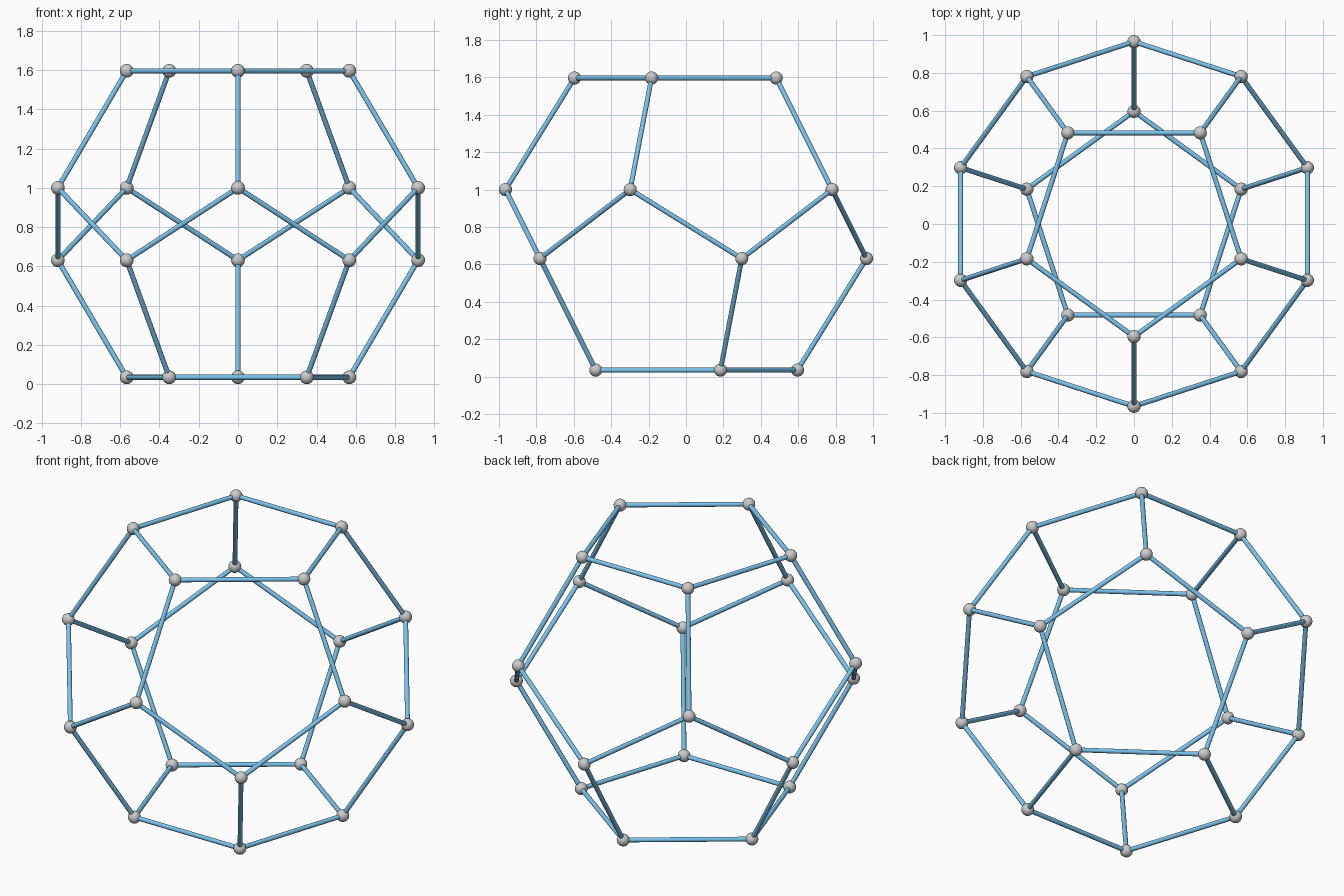
import bpy
from math import sin, cos, pi, sqrt
from mathutils import Vector

if "Cube" in bpy.data.objects:
    bpy.data.objects.remove(bpy.data.objects["Cube"])

BALL_R = 0.035
ROD_R = 0.013
OUTER = 1.0 - BALL_R                  # radius of the two middle rings
INNER = OUTER / ((1 + sqrt(5)) / 2)   # radius of top and bottom pentagons
EDGE = 2 * INNER * sin(pi / 5)
STEP = sqrt(EDGE ** 2 - (OUTER - INNER) ** 2)
GAP = sqrt(EDGE ** 2 - (2 * OUTER * sin(pi / 10)) ** 2)

blue = bpy.data.materials.new("rod_blue")
blue.diffuse_color = (0.2, 0.55, 0.85, 1)
blue.use_nodes = True
blue.node_tree.nodes["Principled BSDF"].inputs["Base Color"].default_value = blue.diffuse_color


def ring(radius, z, start):
    return [Vector((radius * cos(start + i * 2 * pi / 5),
                    radius * sin(start + i * 2 * pi / 5), z)) for i in range(5)]


def ball(p):
    bpy.ops.mesh.primitive_uv_sphere_add(segments=24, ring_count=12,
                                         radius=BALL_R, location=p)
    bpy.context.object.name = "joint_ball"
    bpy.ops.object.shade_smooth()


def rod(a, b):
    d = b - a
    bpy.ops.mesh.primitive_cylinder_add(vertices=16, radius=ROD_R, depth=d.length,
                                        location=(a + b) / 2,
                                        rotation=d.to_track_quat('Z', 'Y').to_euler())
    o = bpy.context.object
    o.name = "edge_rod"
    o.data.materials.append(blue)
    bpy.ops.object.shade_smooth_by_angle()


# corner positions: four rings of five
z0 = BALL_R
bottom = ring(INNER, z0, pi / 2)
lower = ring(OUTER, z0 + STEP, pi / 2)
upper = ring(OUTER, z0 + STEP + GAP, -pi / 2)
top = ring(INNER, z0 + 2 * STEP + GAP, -pi / 2)

# balls at the corners
corners = bottom + lower + upper + top
for p in corners:
    ball(p)

# rods along every dodecahedron edge
for i, a in enumerate(corners):
    for b in corners[i + 1:]:
        if abs((b - a).length - EDGE) < 0.01:
            rod(a, b)
